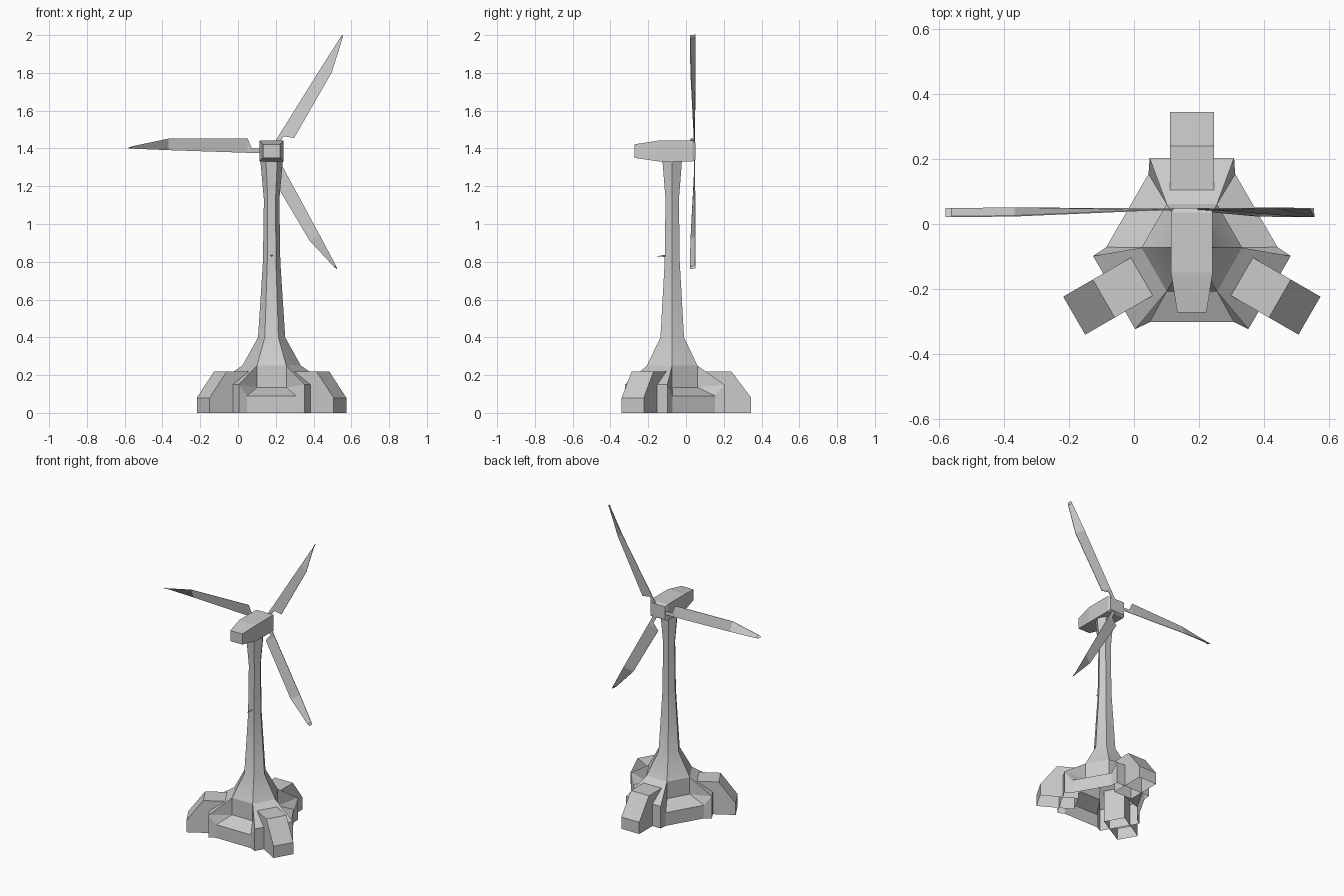
import bpy, bmesh, math
from mathutils import Vector

if "Cube" in bpy.data.objects:
    bpy.data.objects.remove(bpy.data.objects["Cube"])

CX, CY, HUB_Z = 0.178, -0.073, 1.385


def make(name, verts, faces, smooth=False):
    mesh = bpy.data.meshes.new(name)
    mesh.from_pydata([tuple(v) for v in verts], [], faces)
    bm = bmesh.new()
    bm.from_mesh(mesh)
    bmesh.ops.remove_doubles(bm, verts=bm.verts, dist=0.0005)
    bmesh.ops.recalc_face_normals(bm, faces=bm.faces)
    bm.to_mesh(mesh)
    bm.free()
    ob = bpy.data.objects.new(name, mesh)
    bpy.context.collection.objects.link(ob)
    if smooth:
        bpy.ops.object.select_all(action='DESELECT')
        ob.select_set(True)
        bpy.context.view_layer.objects.active = ob
        bpy.ops.object.shade_smooth_by_angle(angle=math.radians(35))
    return ob


def polar(deg, d, t, z):
    """Point at distance d along direction deg, shifted t sideways."""
    a = math.radians(deg)
    return Vector((CX + d * math.cos(a) - t * math.sin(a),
                   CY + d * math.sin(a) + t * math.cos(a), z))


def loft(name, rings, caps=True, smooth=False):
    n = len(rings[0])
    verts = [v for r in rings for v in r]
    faces = [(k * n + i, k * n + (i + 1) % n, (k + 1) * n + (i + 1) % n, (k + 1) * n + i)
             for k in range(len(rings) - 1) for i in range(n)]
    if caps:
        faces += [tuple(range(n)), tuple(range(len(verts) - n, len(verts)))]
    return make(name, verts, faces, smooth)


# hexagonal flared tower
tower = [(0.25, 0.155), (0.4, 0.072), (0.8, 0.046), (1.13, 0.041), (1.34, 0.06)]
loft("tower", [[polar(60 * i, r, 0, z) for i in range(6)] for z, r in tower], caps=False, smooth=True)

# three-lobed base: recessed walls alternate with buttresses (open underneath)
verts, faces = [], []


def quad(*pts):
    faces.append(tuple(range(len(verts), len(verts) + len(pts))))
    verts.extend(pts)


H, AP = 0.0775, 0.1342
for a in (30, 150, 270):
    w = lambda s, z: polar(a, 0.229, s * 0.13, z)
    low = lambda s: polar(a, AP, s * H, 0.135)
    high = lambda s: polar(a, AP, s * H, 0.25)
    corner = lambda s, z: polar(a + 60 * s, 0.276, -s * 0.13, z)
    quad(w(-1, 0), w(1, 0), w(1, 0.09), w(-1, 0.09))
    quad(w(-1, 0.09), w(1, 0.09), low(1), low(-1))
    quad(low(-1), low(1), high(1), high(-1))
    for s in (-1, 1):
        quad(corner(s, 0), w(s, 0), w(s, 0.09), corner(s, 0.15))
        quad(corner(s, 0.15), w(s, 0.09), low(s))
        quad(corner(s, 0.15), low(s), high(s))
    b = a + 60
    p = lambda s, z: polar(b, 0.276, s * 0.13, z)
    quad(p(-1, 0), p(1, 0), p(1, 0.15), p(-1, 0.15))
    quad(p(-1, 0.15), p(1, 0.15), polar(b, AP, H, 0.25), polar(b, AP, -H, 0.25))
make("base", verts, faces)

# three chamfered feet
profile = [(0.178, 0), (0.178, 0.22), (0.313, 0.22), (0.418, 0.08), (0.418, 0)]
for k, a in enumerate((90, 210, 330)):
    pts = [polar(a, d, t, z) for t in (-0.0675, 0.0675) for d, z in profile]
    fs = [(i, i + 1, i + 6, i + 5) for i in range(4)] + [tuple(range(5)), tuple(range(5, 10))]
    make(f"foot_{k + 1}", pts, fs)

# nacelle: tapered box, sections are y, half width, bottom, top
sections = [(-0.272, 0.045, 1.35, 1.422), (-0.15, 0.064, 1.332, 1.441),
            (0.035, 0.064, 1.332, 1.441), (0.05, 0.055, 1.342, 1.431)]
loft("nacelle", [[(CX - w, y, lo), (CX + w, y, lo), (CX + w, y, hi), (CX - w, y, hi)]
                 for y, w, lo, hi in sections])

# three twisted blades: u along, leading v, trailing v, leading y, trailing y
stations = [(0.05, -0.010, 0.013, 0.044, 0.042), (0.1, -0.009, 0.015, 0.045, 0.042),
            (0.121, -0.008, 0.068, 0.045, 0.041), (0.52, 0.006, 0.067, 0.048, 0.023),
            (0.705, 0.014, 0.026, 0.046, 0.021), (0.722, 0.016, 0.019, 0.046, 0.022)]
for k, (deg, sc) in enumerate(((180, 1.05), (60, 1.0), (-59.5, 0.985))):
    c, s = math.cos(math.radians(deg)), math.sin(math.radians(deg))
    rings = []
    for u, v0, v1, y0, y1 in stations:
        ring = []
        for v, y in ((v0, y0), (v1, y1), (v1, y1 + 0.003), (v0, y0 + 0.003)):
            ring.append((CX + u * sc * c + v * s, y, HUB_Z + u * sc * s - v * c))
        rings.append(ring)
    loft(f"blade_{k + 1}", rings)

# small spur on the tower front
make("spur", [(CX - 0.01, -0.105, 0.838), (CX + 0.01, -0.105, 0.838),
              (CX, -0.105, 0.826), (CX, -0.16, 0.828)],
     [(0, 1, 3), (1, 2, 3), (2, 0, 3), (0, 2, 1)])
